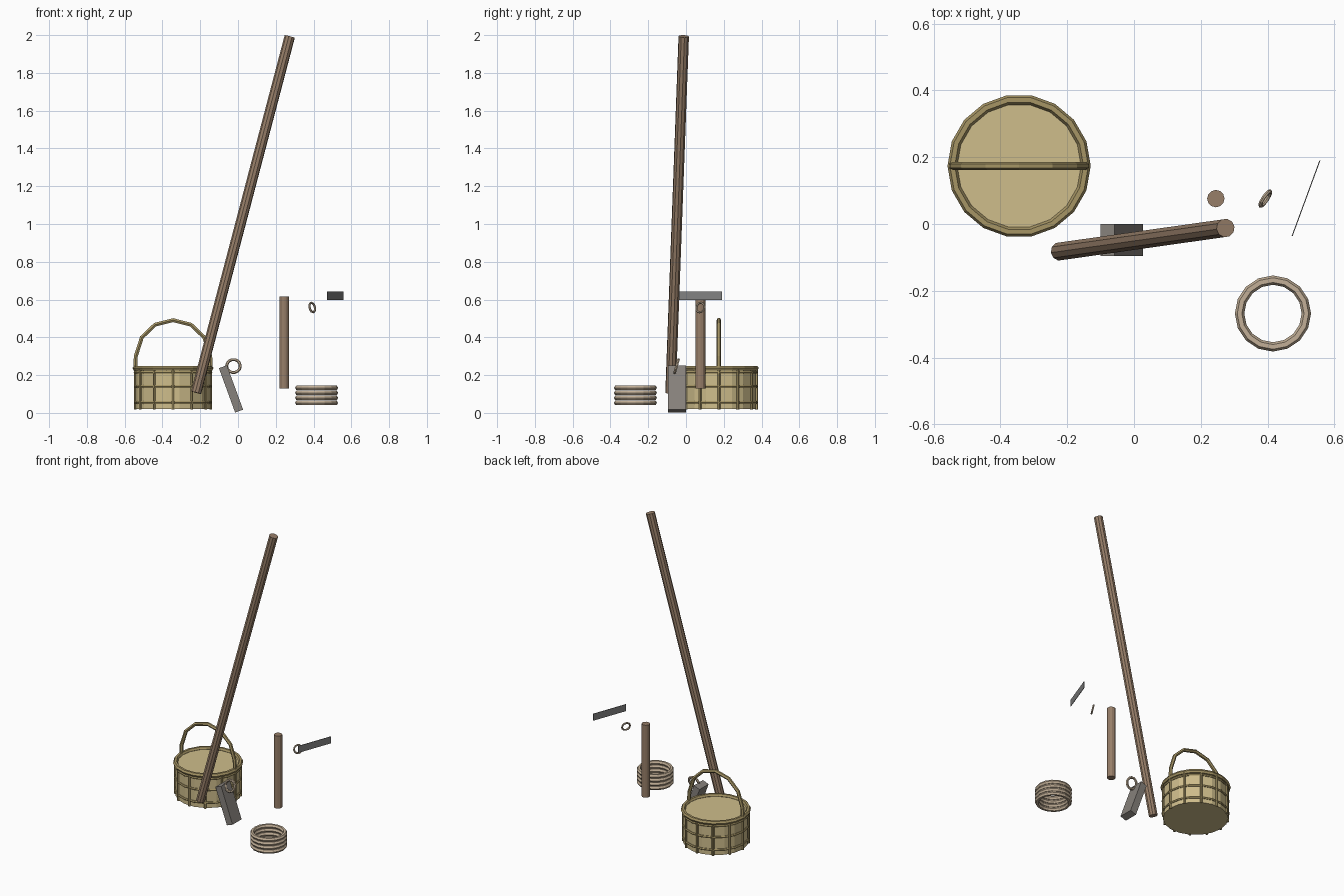
import bpy
from math import radians, cos, sin, pi, atan2
from mathutils import Vector

if "Cube" in bpy.data.objects:
    bpy.data.objects.remove(bpy.data.objects["Cube"])


def mat(name, c):
    m = bpy.data.materials.new(name)
    m.diffuse_color = (*c, 1)
    m.use_nodes = True
    m.node_tree.nodes["Principled BSDF"].inputs["Base Color"].default_value = m.diffuse_color
    return m


STRAW = mat("straw", (0.62, 0.51, 0.26))
CANE = mat("cane", (0.38, 0.30, 0.13))
WOOD = mat("wood", (0.31, 0.21, 0.14))
ROPE = mat("rope", (0.54, 0.43, 0.31))
STONE = mat("stone", (0.24, 0.22, 0.20))
SLATE = mat("slate", (0.22, 0.22, 0.22))


def finish(name, m):
    o = bpy.context.object
    o.name = name
    o.data.materials.append(m)
    return o


def rod(name, a, b, r, sides, m):
    a, b = Vector(a), Vector(b)
    d = b - a
    bpy.ops.mesh.primitive_cylinder_add(
        vertices=sides, radius=r, depth=d.length, location=(a + b) / 2,
        rotation=d.to_track_quat('Z', 'Y').to_euler())
    return finish(name, m)


def ring(name, loc, R, r, seg, m, rot=(0, 0, 0), minor=6):
    bpy.ops.mesh.primitive_torus_add(
        major_radius=R, minor_radius=r, major_segments=seg,
        minor_segments=minor, location=loc, rotation=rot)
    return finish(name, m)


def box(name, loc, size, rot, m):
    bpy.ops.mesh.primitive_cube_add(size=1, location=loc, rotation=rot)
    o = finish(name, m)
    o.scale = size
    return o


# Basket: solid drum with rim, hoops and upright stakes
bx, by = -0.344, 0.174
bpy.ops.mesh.primitive_cylinder_add(vertices=18, radius=0.2, depth=0.215,
                                    location=(bx, by, 0.1275),
                                    rotation=(0, 0, pi / 2))
finish("basket_body", STRAW)
ring("basket_rim", (bx, by, 0.237), 0.2, 0.0145, 18, CANE)
for i, z in enumerate((0.055, 0.14, 0.215)):
    ring(f"basket_hoop_{i + 1}", (bx, by, z), 0.2, 0.008, 18, CANE)
for i in range(12):
    a = i * pi / 6
    x, y = bx + 0.2 * cos(a), by + 0.2 * sin(a)
    rod(f"basket_stake_{i + 1}", (x, y, 0.017), (x, y, 0.24), 0.008, 6, CANE)

# Basket handle: angular arch swept along a curve
half = [(0.2, 0.235), (0.197, 0.30), (0.165, 0.40), (0.095, 0.467)]
path = [(-x, z) for x, z in half] + [(0, 0.491)] + half[::-1]
cu = bpy.data.curves.new("basket_handle", 'CURVE')
cu.dimensions = '3D'
cu.bevel_depth = 0.012
cu.bevel_resolution = 1
cu.use_fill_caps = True
sp = cu.splines.new('POLY')
sp.points.add(len(path) - 1)
for p, (x, z) in zip(sp.points, path):
    p.co = (bx + x, by, z, 1)
sp.use_smooth = False
cu.materials.append(CANE)
bpy.context.collection.objects.link(bpy.data.objects.new("basket_handle", cu))

# Leaning pole and short upright shaft
rod("long_pole", (-0.222, -0.082, 0.107), (0.274, -0.012, 1.993), 0.028, 10, WOOD)
rod("short_shaft", (0.245, 0.076, 0.13), (0.245, 0.076, 0.617), 0.026, 12, WOOD)

# Heavy block with its binding ring
box("block_head", (-0.037, -0.048, 0.127), (0.045, 0.096, 0.25),
    (0, radians(-20), 0), STONE)
ring("block_binding", (-0.024, -0.05, 0.248), 0.036, 0.008, 14, ROPE,
     (radians(74), 0, 0))

# Blade plate and its binding ring
box("blade_plate", (0.515, 0.077, 0.62), (0.241, 0.003, 0.046),
    (0, 0, atan2(0.226, 0.083)), SLATE)
n = Vector((0.805, -0.53, 0.22))
ring("blade_binding", (0.393, 0.076, 0.558), 0.026, 0.006, 12, ROPE,
     n.to_track_quat('Z', 'Y').to_euler())

# Coil of rope: stacked loops
for i in range(4):
    ring(f"rope_loop_{i + 1}", (0.416, -0.268, 0.053 + i * 0.0265),
         0.1, 0.014, 16, ROPE)
